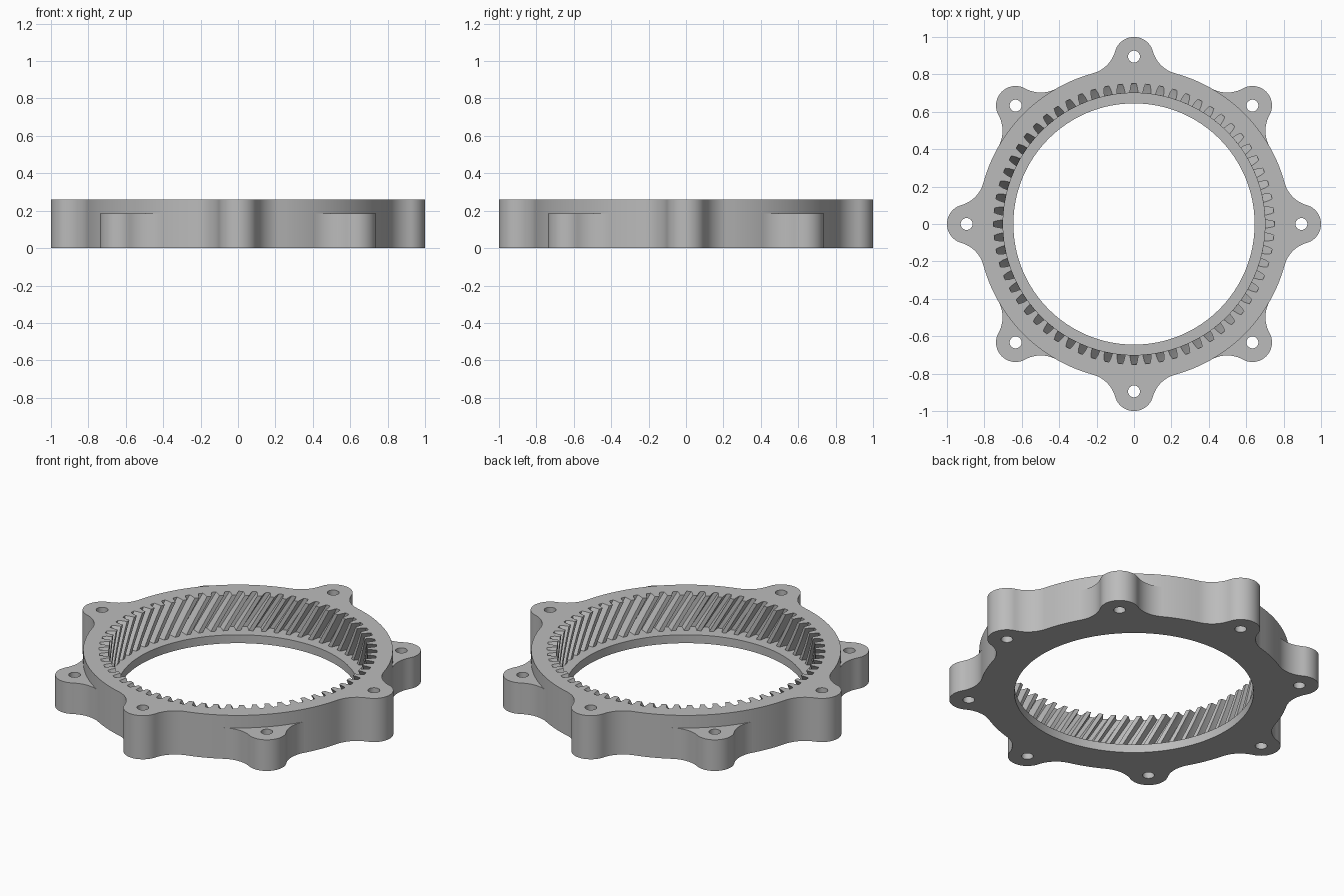
import bpy, bmesh
from math import sin, cos, pi, acos, atan2, radians, tan

if "Cube" in bpy.data.objects:
    bpy.data.objects.remove(bpy.data.objects["Cube"])

HEIGHT, LOW_LUG, FLOOR = 0.26, 0.185, 0.05
RING, LUG_DIST, LUG_R, FILLET, HOLE_R = 0.835, 0.895, 0.105, 0.17, 0.032
BORE, TIP, ROOT, TEETH = 0.645, 0.70, 0.75, 64
HELIX = tan(radians(30)) / 0.725  # twist per unit of height

grey = bpy.data.materials.new("grey metal")
grey.use_nodes = True
colour = (0.5, 0.5, 0.5, 1)
grey.diffuse_color = colour
grey.node_tree.nodes["Principled BSDF"].inputs["Base Color"].default_value = colour


def arc(centre, radius, start, end, steps):
    return [(centre[0] + radius * cos(start + (end - start) * i / steps),
             centre[1] + radius * sin(start + (end - start) * i / steps))
            for i in range(steps + 1)]


def turn(points, angle):
    c, s = cos(angle), sin(angle)
    return [(x * c - y * s, x * s + y * c) for x, y in points]


def prism(name, points, z0, z1, layers=1, twist=0.0):
    """Extrude a closed outline upward, optionally twisting it."""
    bm = bmesh.new()
    rings = []
    for k in range(layers + 1):
        z = z0 + (z1 - z0) * k / layers
        rings.append([bm.verts.new((x, y, z))
                      for x, y in turn(points, twist * (z - HEIGHT))])
    bm.faces.new(rings[0][::-1])
    bm.faces.new(rings[-1])
    n = len(points)
    for low, high in zip(rings, rings[1:]):
        for i in range(n):
            j = (i + 1) % n
            if twist:
                bm.faces.new((low[i], low[j], high[j]))
                bm.faces.new((low[i], high[j], high[i]))
            else:
                bm.faces.new((low[i], low[j], high[j], high[i]))
    mesh = bpy.data.meshes.new(name)
    bm.to_mesh(mesh)
    bm.free()
    mesh.materials.append(grey)
    obj = bpy.data.objects.new(name, mesh)
    bpy.context.collection.objects.link(obj)
    return obj


def cut(obj, cutter):
    mod = obj.modifiers.new("cut", "BOOLEAN")
    mod.operation, mod.solver, mod.object = "DIFFERENCE", "EXACT", cutter
    bpy.context.view_layer.objects.active = obj
    bpy.ops.object.modifier_apply(modifier=mod.name)
    bpy.data.objects.remove(cutter)


def drill(obj, angle):
    x, y = LUG_DIST * cos(angle), LUG_DIST * sin(angle)
    cut(obj, prism("drill", arc((x, y), HOLE_R, 0, 2 * pi, 32)[:-1], -0.1, 0.4))


# Lug outline pointing along +x: fillet, round end, mirrored fillet
reach = RING + FILLET
spread = acos((reach ** 2 + LUG_DIST ** 2 - (LUG_R + FILLET) ** 2) / (2 * reach * LUG_DIST))
fx, fy = reach * cos(spread), -reach * sin(spread)
fillet = arc((fx, fy), FILLET, pi - spread, atan2(-fy, LUG_DIST - fx), 12)
tip_angle = atan2(fy, fx - LUG_DIST)
lug = fillet + arc((LUG_DIST, 0), LUG_R, tip_angle, -tip_angle, 24)[1:-1]
lug += [(x, -y) for x, y in reversed(fillet)]

# Full-height ring with four lugs
outline = []
for q in range(4):
    outline += turn(lug, q * pi / 2)
    outline += arc((0, 0), RING, q * pi / 2 + spread, (q + 1) * pi / 2 - spread, 24)[1:-1]
ring = prism("gear_ring", outline, 0, HEIGHT)

# Helical internal teeth above the bottom flange
pitch = 2 * pi / TEETH
profile = [(TIP, -0.32), (0.728, -0.26), (ROOT, -0.17), (ROOT, 0.17), (0.728, 0.26), (TIP, 0.32)]
void = [(r * cos(pitch * (t + f)), r * sin(pitch * (t + f)))
        for t in range(TEETH) for r, f in profile]
cut(ring, prism("tooth_void", void, FLOOR, HEIGHT + 0.021, 11, -HELIX))
cut(ring, prism("bore", arc((0, 0), BORE, 0, 2 * pi, 128)[:-1], -0.1, FLOOR + 0.05))
for q in range(4):
    drill(ring, q * pi / 2)
parts = [ring]

# Lower diagonal lugs
seat = arc((0, 0), RING - 0.002, spread, -spread, 16)
for q, name in enumerate(("back_left", "back_right", "front_right", "front_left")):
    angle = pi / 4 + q * pi / 2
    part = prism(name + "_lug", turn(lug + seat, angle), 0, LOW_LUG)
    drill(part, angle)
    parts.append(part)

# Smooth curved walls, crisp edges
for part in parts:
    bpy.ops.object.select_all(action="DESELECT")
    part.select_set(True)
    bpy.context.view_layer.objects.active = part
    bpy.ops.object.shade_smooth_by_angle(angle=radians(25))
